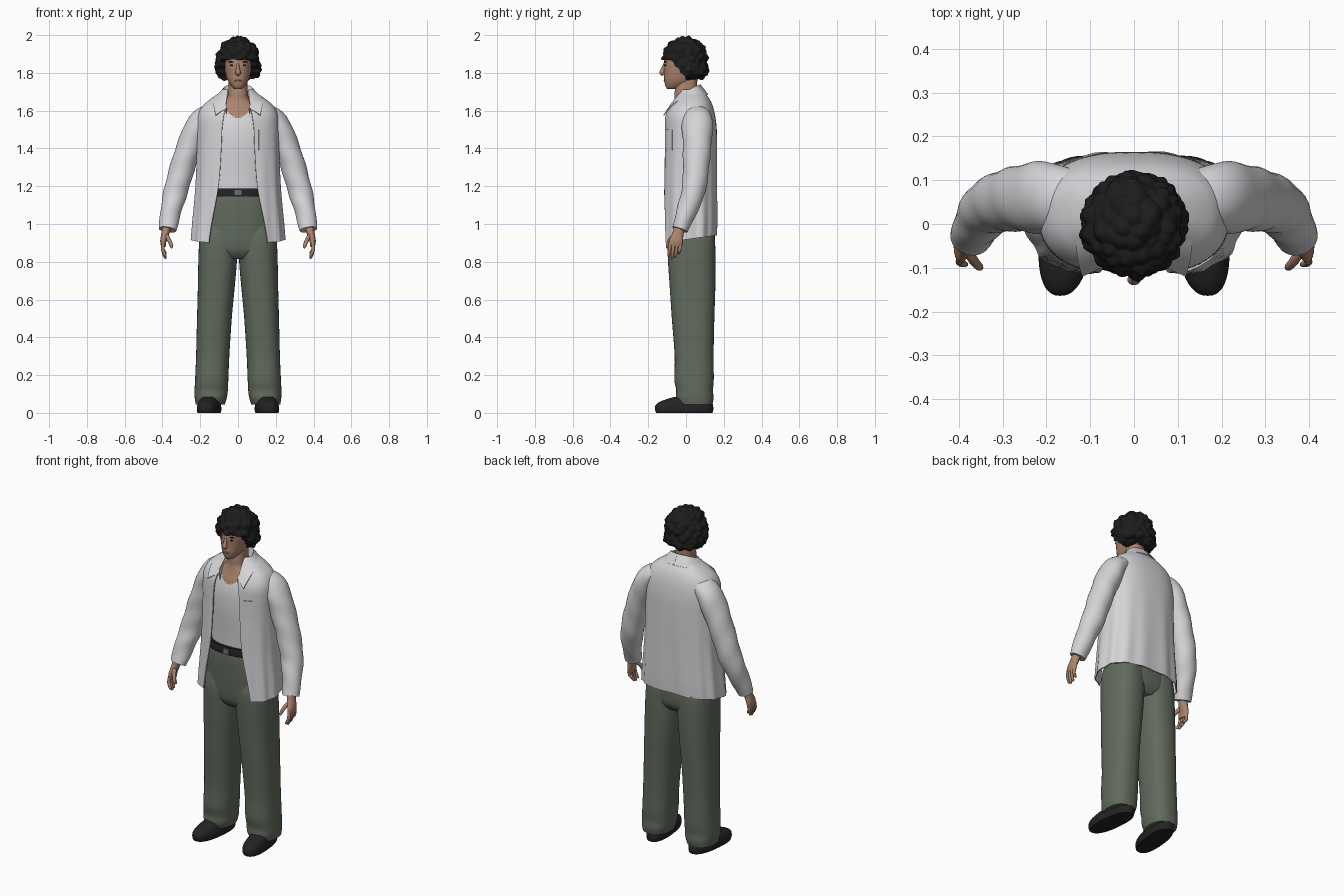
import bpy
import bmesh
import math
from mathutils import Vector, Matrix, noise

if "Cube" in bpy.data.objects:
    bpy.data.objects.remove(bpy.data.objects["Cube"], do_unlink=True)


def material(name, *rgb):
    mat = bpy.data.materials.new(name)
    mat.use_nodes = True
    mat.diffuse_color = (*rgb, 1)
    mat.node_tree.nodes["Principled BSDF"].inputs["Base Color"].default_value = (*rgb, 1)
    return mat


SHIRT = material("pale grey shirt", .66, .66, .68)
VEST = material("off white vest", .7, .7, .72)
TROUSER = material("grey green cloth", .12, .145, .11)
SKIN = material("skin", .42, .235, .155)
HAIR = material("black hair", .012, .012, .012)
LEATHER = material("black leather", .017, .017, .018)
LIPS = material("lips", .3, .13, .1)
METAL = material("dark buckle", .16, .16, .16)


def smooth_rows(rows, steps):
    """Catmull-Rom interpolation between rows of numbers."""
    out = []
    for i in range(len(rows) - 1):
        a, b, c, d = rows[max(i - 1, 0)], rows[i], rows[i + 1], rows[min(i + 2, len(rows) - 1)]
        for s in range(steps):
            t = s / steps
            out.append([q + .5 * t * (r - p + t * (2 * p - 5 * q + 4 * r - e + t * (3 * (q - r) + e - p)))
                        for p, q, r, e in zip(a, b, c, d)])
    return out + [list(rows[-1])]


def finish(name, bm, mats, mirror=False, thick=0, rule=None):
    bmesh.ops.recalc_face_normals(bm, faces=bm.faces)
    if rule:
        for face in bm.faces:
            face.material_index = rule(face.calc_center_median())
    mesh = bpy.data.meshes.new(name)
    bm.to_mesh(mesh)
    bm.free()
    for mat in mats:
        mesh.materials.append(mat)
    ob = bpy.data.objects.new(name, mesh)
    bpy.context.collection.objects.link(ob)
    bpy.ops.object.select_all(action='DESELECT')
    bpy.context.view_layer.objects.active = ob
    ob.select_set(True)
    if thick:
        mod = ob.modifiers.new("thickness", 'SOLIDIFY')
        mod.thickness, mod.offset = thick, 0
        bpy.ops.object.modifier_apply(modifier=mod.name)
    bpy.ops.object.shade_smooth_by_angle(angle=math.radians(50))
    if mirror:
        ob.modifiers.new("mirror", 'MIRROR')
    return ob


def skin_rows(name, rows, mats, closed=True, **kw):
    """Join rows of points into a surface; closed rows get end caps."""
    bm = bmesh.new()
    rings = [[bm.verts.new(p) for p in row] for row in rows]
    n = len(rings[0])
    for a, b in zip(rings, rings[1:]):
        for i in range(n if closed else n - 1):
            j = (i + 1) % n
            bm.faces.new((a[i], a[j], b[j], b[i]))
    if closed:
        bm.faces.new(rings[0])
        bm.faces.new(rings[-1])
    return finish(name, bm, mats, **kw)


def oval(angle, hw, yf, yb, power):
    """Point on a squared oval; angle zero is the front."""
    s, c = math.sin(angle), math.cos(angle)
    x = hw * math.copysign(abs(s) ** (2 / power), s)
    y = (yf + yb) / 2 - (yb - yf) / 2 * math.copysign(abs(c) ** (2 / power), c)
    return x, y


def stack(name, rows, mats, cx=0, power=2.3, n=48, shear=0, steps=5, **kw):
    """Body from level ovals: height, half width, front, back (and centre x)."""
    out = []
    for z, hw, yf, yb, *mid in smooth_rows(rows, steps):
        ring = [oval(math.tau * i / n, hw, yf, yb, power) for i in range(n)]
        mx = mid[0] if mid else cx
        out.append([(x + mx - shear * y, y, z) for x, y in ring])
    return skin_rows(name, out, mats, **kw)


def tube(name, rows, mats, n=20, wrinkle=0, steps=5, **kw):
    """Limb along a path: x, y, z and the two radii."""
    rows = smooth_rows(rows, steps)
    out = []
    for i, (x, y, z, ra, rb) in enumerate(rows):
        d = Vector(rows[min(i + 1, len(rows) - 1)][:3]) - Vector(rows[max(i - 1, 0)][:3])
        u = Vector((0, 1, 0)).cross(d).normalized()
        v = d.normalized().cross(u)
        ring = []
        for k in range(n):
            a = math.tau * k / n
            w = 1 + wrinkle * math.sin(2 * a + 45 * z)
            ring.append(Vector((x, y, z)) - u * ra * w * math.cos(a) + v * rb * w * math.sin(a))
        out.append(ring)
    return skin_rows(name, out, mats, **kw)


def blob(name, centre, size, mat, **kw):
    bm = bmesh.new()
    bmesh.ops.create_uvsphere(bm, u_segments=16, v_segments=10, radius=1,
                              matrix=Matrix.LocRotScale(Vector(centre), None, Vector(size)))
    return finish(name, bm, [mat], **kw)


# Torso: vest with a scooped neckline, chest and neck in skin
stack("torso", [(1.13, .16, -.085, .12), (1.25, .165, -.092, .12), (1.4, .18, -.103, .13),
                (1.5, .18, -.102, .13), (1.57, .155, -.09, .12), (1.62, .11, -.072, .11),
                (1.66, .062, -.062, .075), (1.7, .052, -.06, .06), (1.77, .05, -.052, .06)],
      [VEST, SKIN], n=80, steps=8, rule=lambda c: int(c.z > 1.56 + 12 * c.x * c.x))

# Head and face
stack("head", [(1.716, .02, -.1, -.05), (1.73, .036, -.109, 0), (1.76, .055, -.115, .05),
               (1.8, .067, -.116, .08), (1.85, .074, -.118, .09), (1.9, .074, -.11, .09),
               (1.95, .055, -.07, .07)], [SKIN])
tube("nose", [(0, -.11, 1.85, .007, .008), (0, -.121, 1.82, .01, .012),
              (0, -.127, 1.801, .015, .013), (0, -.118, 1.79, .01, .008)], [SKIN])
blob("eyes", (.031, -.109, 1.84), (.012, .005, .005), HAIR, mirror=True)
blob("eyebrows", (.034, -.109, 1.858), (.019, .006, .004), HAIR, mirror=True)
blob("mouth", (0, -.113, 1.758), (.022, .005, .005), LIPS)
blob("ears", (.074, .0, 1.82), (.01, .02, .03), SKIN, mirror=True)

# Curly hair: a bumpy ball, cut back around the face
bm = bmesh.new()
bmesh.ops.create_icosphere(bm, subdivisions=6, radius=1)
for v in bm.verts:
    unit = v.co.copy()
    low = max(0, -unit.z)
    spread = 1 + .9 * low * low
    p = Vector((unit.x * .112 * spread, unit.y * .116 * spread - .005, unit.z * .113 + 1.874))
    p += unit * .014 * (1 - 1.7 * noise.voronoi(p * 27)[0][0])
    if p.z < 1.868:
        p.y = max(p.y, -.8 * (p.z - 1.77) + .004 * math.sin(p.z * 170))
    v.co = p
finish("curly_hair", bm, [HAIR])

# Open shirt body: height, half width, front, back, half opening
shirt_rows = smooth_rows([(.9, .245, -.125, .16, .155), (1, .238, -.122, .162, .138),
                          (1.2, .222, -.119, .162, .102), (1.4, .215, -.115, .162, .088),
                          (1.5, .215, -.114, .16, .084), (1.57, .21, -.11, .152, .075),
                          (1.62, .188, -.09, .14, .066), (1.655, .15, -.066, .125, .06),
                          (1.69, .1, -.04, .1, .056), (1.71, .08, -.025, .085, .055)], 5)
shell = []
for z, hw, yf, yb, gap in shirt_rows:
    start = math.asin((gap / hw) ** 1.25)
    fold = .018 * min(1, max(0, (1.5 - z) / .5))
    row = []
    for i in range(91):
        a = start + (math.tau - 2 * start) * i / 90
        x, y = oval(a, hw, yf, yb, 2.5)
        f = 1 + fold * math.sin(13 * a + 1)
        lift = .04 * (y + .12) / .28 * max(0, (1.05 - z) / .15)
        row.append((x * f, y * f, z + lift))
    shell.append(row)
skin_rows("open_shirt", shell, [SHIRT], closed=False, thick=.006)

# Folded collar: rows run from the nape to the front point
stand = [(0, .065, 1.67), (.05, .05, 1.67), (.07, .01, 1.65), (.064, -.045, 1.61), (.06, -.085, 1.56)]
crest = [(0, .078, 1.735), (.06, .06, 1.73), (.083, .01, 1.705), (.077, -.05, 1.665), (.06, -.092, 1.615)]
leaf = [(0, .115, 1.685), (.08, .092, 1.68), (.122, .015, 1.67), (.13, -.065, 1.635), (.118, -.118, 1.575)]
skin_rows("collar", [smooth_rows(r, 5) for r in (stand, crest, leaf)], [SHIRT],
          closed=False, thick=.006, mirror=True)

# Chest pocket lying on the shirt front
pocket = []
for z in (1.39, 1.42, 1.45, 1.48, 1.5):
    pocket.append([(x, .023 - .143 * (1 - (x / .215) ** 2.5) ** .4, z) for x in (.11, .13, .15, .17, .18)])
skin_rows("chest_pocket", pocket, [SHIRT], closed=False, thick=.006)

# Sleeves
tube("sleeves", [(.14, .05, 1.585, .05, .075), (.205, .06, 1.53, .066, .082), (.272, .057, 1.37, .066, .073),
                 (.325, .042, 1.19, .064, .064), (.353, .008, 1.08, .056, .055),
                 (.373, -.032, .97, .047, .042)], [SHIRT], n=32, wrinkle=.03, mirror=True)

# Hands
tube("palms", [(.375, -.034, .99, .024, .027), (.385, -.042, .95, .021, .029),
               (.395, -.052, .91, .017, .037), (.395, -.056, .88, .012, .034)], [SKIN], mirror=True)
for k, finger in enumerate(("index", "middle", "ring", "little")):
    y = -.083 + .018 * k
    tip = (.827, .817, .823, .84)[k]
    tube(finger + "_fingers", [(.396, y, .9, .009, .009), (.398, y - .004, .865, .009, .009),
                               (.388, y - .008, tip + .012, .008, .008), (.382, y - .01, tip, .004, .004)],
         [SKIN], n=10, mirror=True)
tube("thumbs", [(.383, -.055, .945, .011, .013), (.365, -.085, .915, .011, .011),
                (.353, -.098, .885, .009, .009), (.35, -.101, .872, .004, .004)], [SKIN], n=10, mirror=True)

# Trousers: hips and two straight legs
stack("trouser_hips", [(1.175, .165, -.098, .13), (1.1, .18, -.106, .14), (.95, .2, -.102, .153),
                       (.86, .196, -.092, .15), (.815, .13, -.06, .12)], [TROUSER])
stack("trouser_legs", [(1, .085, -.08, .14, .1), (.92, .1, -.098, .153, .104), (.8, .102, -.095, .156, .108),
                       (.65, .097, -.085, .155, .116), (.5, .092, -.075, .15, .125), (.3, .088, -.06, .146, .134),
                       (.18, .088, -.062, .147, .139), (.12, .088, -.052, .143, .142),
                       (.08, .085, -.054, .146, .144), (.045, .077, -.042, .14, .147)],
      [TROUSER], power=2.4, mirror=True)

# Belt and buckle
stack("belt", [(1.147, .178, -.109, .14), (1.15, .18, -.112, .142),
               (1.185, .174, -.108, .138), (1.188, .172, -.105, .136)], [LEATHER], steps=2)
bm = bmesh.new()
bmesh.ops.create_cube(bm, matrix=Matrix.LocRotScale(Vector((0, -.112, 1.168)), None, Vector((.036, .009, .03))))
finish("buckle", bm, [METAL])

# Shoes, turned slightly outward
stack("shoes", [(0, .058, -.158, .14), (.02, .062, -.164, .145), (.045, .058, -.158, .142),
                (.065, .05, -.125, .135), (.085, .038, -.06, .12)],
      [LEATHER], cx=.152, power=2.4, shear=.1, mirror=True)
